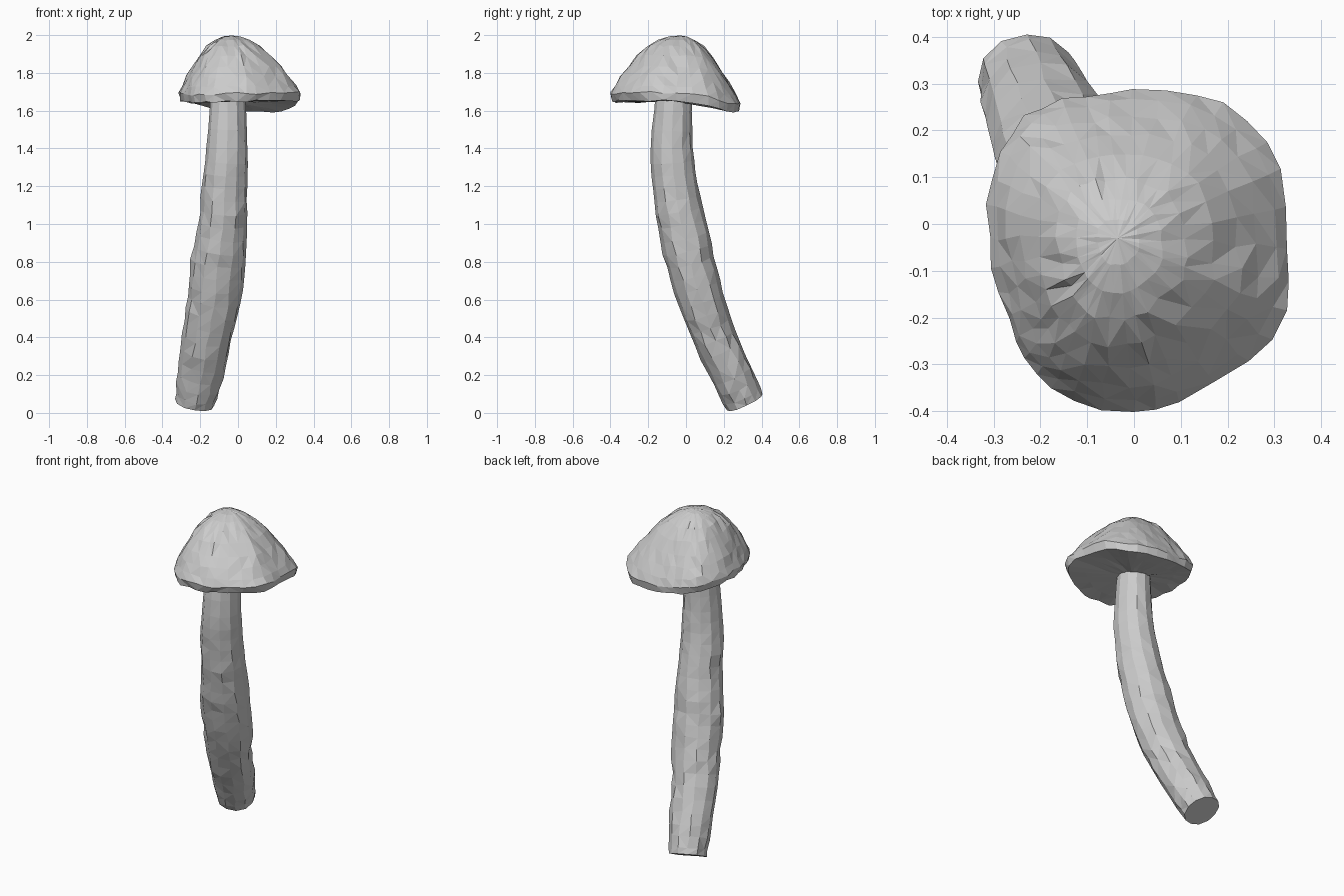
import bpy, bmesh, math, random
from mathutils import Vector

if "Cube" in bpy.data.objects:
    bpy.data.objects.remove(bpy.data.objects["Cube"])

random.seed(11)


def jitter(a):
    return Vector([random.uniform(-a, a) for _ in range(3)])


def loft(name, rings, start=None, end=None):
    """Skin a stack of point rings; ends close to a tip point or a flat face."""
    bm = bmesh.new()
    rows = [[bm.verts.new(p) for p in ring] for ring in rings]
    n = len(rows[0])
    for a, b in zip(rows, rows[1:]):
        for i in range(n):
            j = (i + 1) % n
            bm.faces.new((a[i], a[j], b[j], b[i]))
    for row, tip in ((rows[0], start), (rows[-1], end)):
        if tip is None:
            bm.faces.new(row)
        else:
            t = bm.verts.new(tip)
            for i in range(n):
                bm.faces.new((row[i], row[(i + 1) % n], t))
    bmesh.ops.recalc_face_normals(bm, faces=bm.faces)
    bmesh.ops.triangulate(bm, faces=bm.faces)
    mesh = bpy.data.meshes.new(name)
    bm.to_mesh(mesh)
    bm.free()
    obj = bpy.data.objects.new(name, mesh)
    bpy.context.collection.objects.link(obj)
    return obj


def spline(pts, steps, closed=False):
    """Catmull-Rom samples through tuples of any size."""
    p = [pts[-1]] + pts + pts[:2] if closed else [pts[0]] + pts + [pts[-1]]
    out = []
    for k in range(len(p) - 3):
        for s in range(steps):
            t = s / steps
            out.append([0.5 * (2 * b + (c - a) * t + (2 * a - 5 * b + 4 * c - d) * t * t
                               + (3 * b - a - 3 * c + d) * t ** 3)
                        for a, b, c, d in zip(*p[k:k + 4])])
    return out if closed else out + [list(pts[-1])]


# Stem: bent, slightly oval tube (x, y, z, width radius, depth radius)
path = spline([(-.230, .312, .056, .106, .104), (-.20, .245, .20, .121, .111),
               (-.165, .15, .40, .131, .113), (-.127, .08, .60, .142, .122),
               (-.105, .022, .80, .145, .127), (-.08, -.022, 1.0, .127, .131),
               (-.07, -.057, 1.2, .121, .119), (-.058, -.075, 1.4, .109, .112),
               (-.053, -.065, 1.67, .091, .096)], 3)
SIDES = 12
stem_rings = []
for k, (x, y, z, rx, ry) in enumerate(path):
    lo, hi = path[max(k - 1, 0)], path[min(k + 1, len(path) - 1)]
    t = (Vector(hi[:3]) - Vector(lo[:3])).normalized()
    u = (Vector((1, 0, 0)) - t * t.x).normalized()
    v = t.cross(u)
    rough = 0.005 if z < 1.15 and k else 0.002
    stem_rings.append([Vector((x, y, z)) + u * rx * math.cos(a) + v * ry * math.sin(a)
                       + jitter(rough)
                       for a in (2 * math.pi * i / SIDES for i in range(SIDES))])
loft("stem", stem_rings)

# Cap: irregular lower rim (x, y, z of lip) shrunk towards the peak by a dome profile
rim = spline([(.33, -.05, 1.65), (.315, .12, 1.63), (.24, .225, 1.598), (.13, .275, 1.595),
              (0, .29, 1.60), (-.1, .272, 1.61), (-.2, .25, 1.625), (-.255, .2, 1.64),
              (-.305, .1, 1.65), (-.31, -.03, 1.655), (-.285, -.15, 1.65),
              (-.25, -.25, 1.645), (-.205, -.32, 1.645), (-.13, -.38, 1.645),
              (0, -.4, 1.65), (.1, -.375, 1.65), (.24, -.29, 1.65), (.325, -.19, 1.655)],
             2, closed=True)
peak = Vector((-.035, -.03, 1.998))
under = Vector((-.04, -.06, 1.65))
profile = [(1, 0), (.94, .13), (.84, .29), (.73, .46), (.59, .65), (.43, .82),
           (.29, .92), (.14, .98)]
lip_height = 0.042

cap_rings = [[under.lerp(Vector(p), f) + jitter(.003) for p in rim] for f in (.35, .7)]
cap_rings.append([under.lerp(Vector(p), .97) + jitter(.006) for p in rim])
for f, h in profile:
    ring = []
    for x, y, z in rim:
        d = Vector((x - peak.x, y - peak.y))
        lean = d.normalized().dot(Vector((-.75, -.65)))
        g = f + .055 * lean * math.sin(math.pi * f)
        z0 = z + lip_height
        ring.append(Vector((peak.x + d.x * g, peak.y + d.y * g, z0 + (peak.z - z0) * h))
                    + jitter(.002 if f < .3 else .006))
    cap_rings.append(ring)
loft("cap", cap_rings, under, peak)
